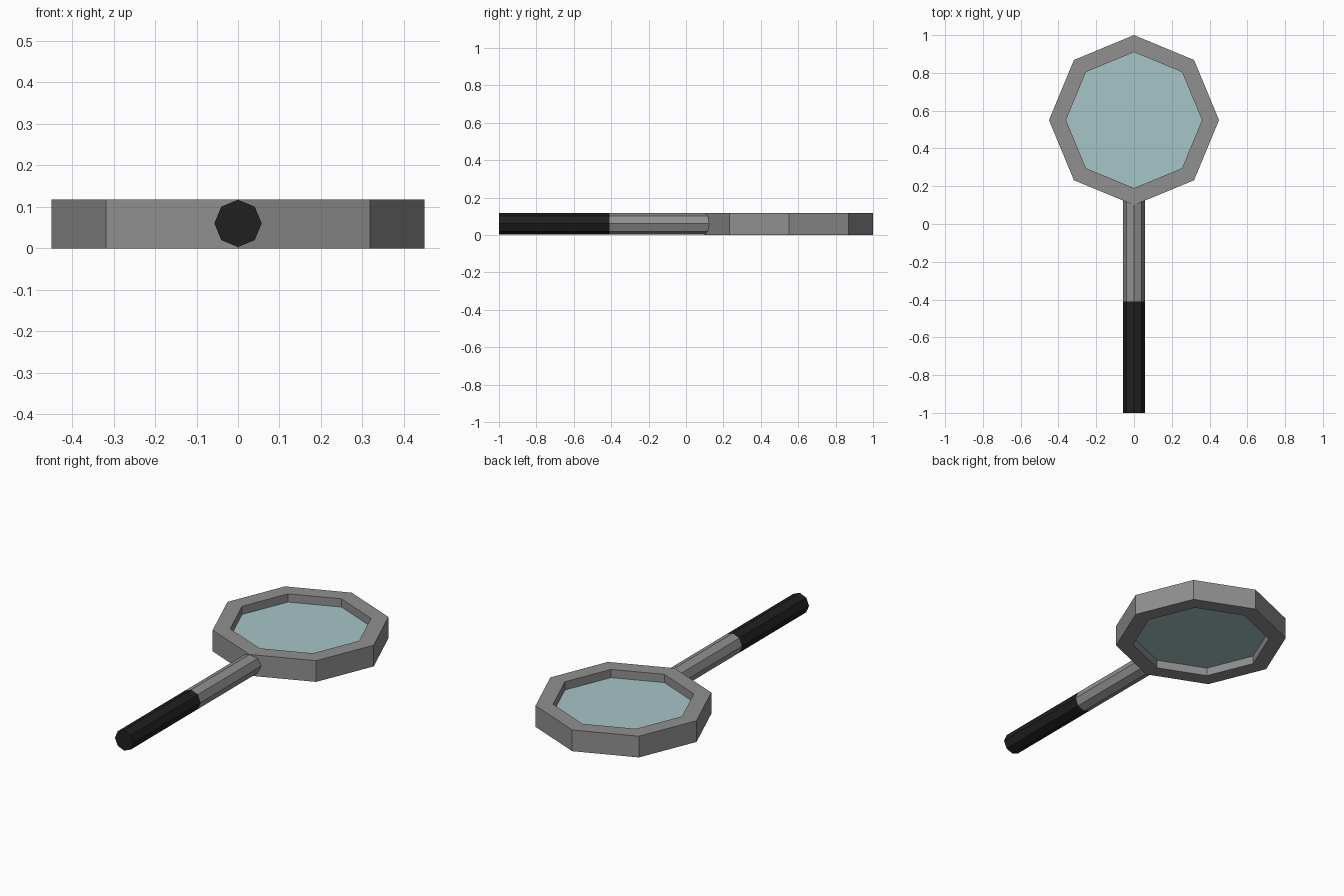
import bpy, bmesh
from math import pi, sin, cos

if "Cube" in bpy.data.objects:
    bpy.data.objects.remove(bpy.data.objects["Cube"])

SIDES = 8
HEAD_Y = 0.55       # centre of the lens head
THICK = 0.118       # rim thickness
MID_Z = 0.06


def material(name, rgb):
    m = bpy.data.materials.new(name)
    m.diffuse_color = (*rgb, 1)
    m.use_nodes = True
    m.node_tree.nodes["Principled BSDF"].inputs["Base Color"].default_value = m.diffuse_color
    return m


metal = material("metal", (0.28, 0.28, 0.28))
glass = material("glass", (0.38, 0.56, 0.57))
rubber = material("rubber", (0.014, 0.014, 0.014))


def prism(name, radius, depth, location, mat, rotation=(0, 0, 0), fill='NGON'):
    bpy.ops.mesh.primitive_cylinder_add(vertices=SIDES, radius=radius, depth=depth,
                                        location=location, rotation=rotation,
                                        end_fill_type=fill)
    ob = bpy.context.object
    ob.name = name
    ob.data.materials.append(mat)
    return ob


def rod(name, y0, y1, mat, fill='NGON'):
    return prism(name, 0.057, y1 - y0, (0, (y0 + y1) / 2, MID_Z), mat, (pi / 2, 0, 0), fill)


# Rim: rectangular section swept around an octagon
section = [(0.45, 0), (0.45, THICK), (0.36, THICK), (0.36, 0)]
bm = bmesh.new()
loops = [[bm.verts.new((r * cos(a), r * sin(a), z)) for r, z in section]
         for a in (2 * pi * i / SIDES for i in range(SIDES))]
for i, cur in enumerate(loops):
    nxt = loops[(i + 1) % SIDES]
    for j in range(4):
        k = (j + 1) % 4
        bm.faces.new((cur[j], nxt[j], nxt[k], cur[k]))
bmesh.ops.recalc_face_normals(bm, faces=bm.faces)
mesh = bpy.data.meshes.new("rim")
bm.to_mesh(mesh)
bm.free()
mesh.materials.append(metal)
rim = bpy.data.objects.new("rim", mesh)
rim.location.y = HEAD_Y
bpy.context.collection.objects.link(rim)

# Lens: thin pane recessed from both faces of the rim
prism("lens", 0.362, 0.026, (0, HEAD_Y, THICK / 2), glass)

# Handle: metal shaft running into the rim, dark grip at the end
rod("shaft", -0.41, 0.14, metal, 'NOTHING')
rod("grip", -1.0, -0.41, rubber)
